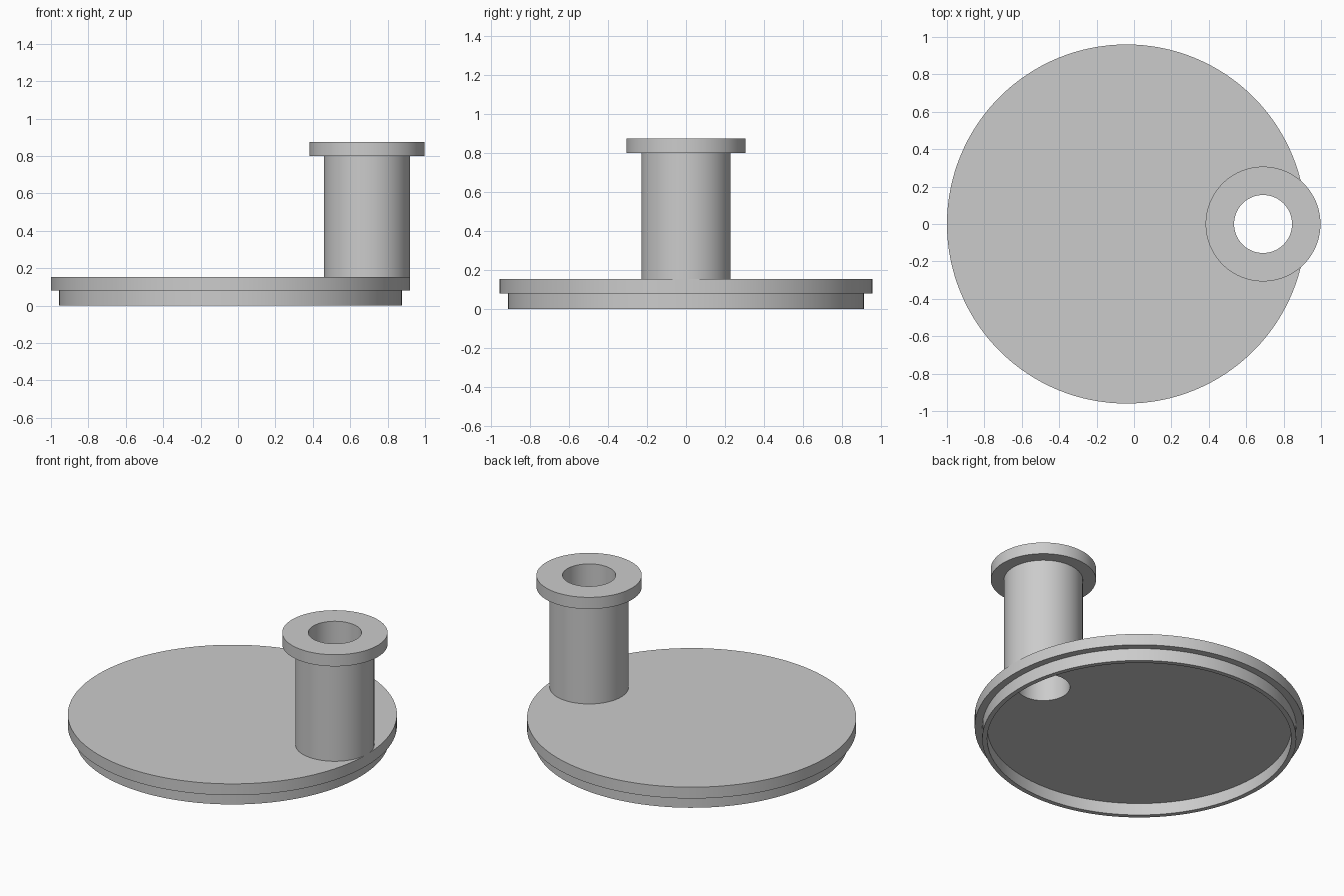
import bpy, bmesh
from math import tau, radians
from mathutils import Vector

if "Cube" in bpy.data.objects:
    bpy.data.objects.remove(bpy.data.objects["Cube"])

SEGMENTS = 128
PLATE_X, SPOUT_X = -0.04, 0.69
BORE = 0.155
TOP = 0.153

grey = bpy.data.materials.new("plain_grey")
grey.use_nodes = True
grey.diffuse_color = (0.6, 0.6, 0.6, 1)
grey.node_tree.nodes["Principled BSDF"].inputs["Base Color"].default_value = (0.6, 0.6, 0.6, 1)


def lathe(name, profile, x):
    """Turn a list of (radius, height) points around a vertical axis at x."""
    bm = bmesh.new()
    verts = [bm.verts.new((r, 0, z)) for r, z in profile]
    edges = [bm.edges.new(pair) for pair in zip(verts, verts[1:])]
    bmesh.ops.spin(bm, geom=verts + edges, cent=Vector(), axis=(0, 0, 1),
                   angle=tau, steps=SEGMENTS, use_merge=False)
    bmesh.ops.remove_doubles(bm, verts=bm.verts, dist=1e-5)
    bmesh.ops.recalc_face_normals(bm, faces=bm.faces)
    mesh = bpy.data.meshes.new(name)
    bm.to_mesh(mesh)
    bm.free()
    mesh.materials.append(grey)
    obj = bpy.data.objects.new(name, mesh)
    obj.location.x = x
    bpy.context.collection.objects.link(obj)
    return obj


def activate(obj):
    bpy.ops.object.select_all(action='DESELECT')
    obj.select_set(True)
    bpy.context.view_layer.objects.active = obj


# Round lid plate with a thin skirt and a recessed underside
plate = lathe("lid_plate", [(0, TOP), (0.96, TOP), (0.96, 0.08), (0.916, 0.08),
                            (0.916, 0), (0.887, 0), (0.887, 0.077), (0, 0.077)], PLATE_X)

# Hole through the plate under the spout
cutter = lathe("hole_cutter", [(0, -0.1), (BORE, -0.1), (BORE, 0.3), (0, 0.3)], SPOUT_X)
cutter.hide_render = True
cut = plate.modifiers.new("hole", 'BOOLEAN')
cut.operation = 'DIFFERENCE'
cut.solver = 'EXACT'
cut.object = cutter
activate(plate)
bpy.ops.object.modifier_apply(modifier=cut.name)
bpy.data.objects.remove(cutter)

# Hollow flanged spout, closed where it meets the plate
spout = lathe("flanged_spout", [(0.23, TOP), (0.23, 0.8), (0.307, 0.8), (0.307, 0.875),
                                (BORE, 0.875), (BORE, TOP)], SPOUT_X)

for part in (plate, spout):
    activate(part)
    bpy.ops.object.shade_smooth_by_angle(angle=radians(30))
